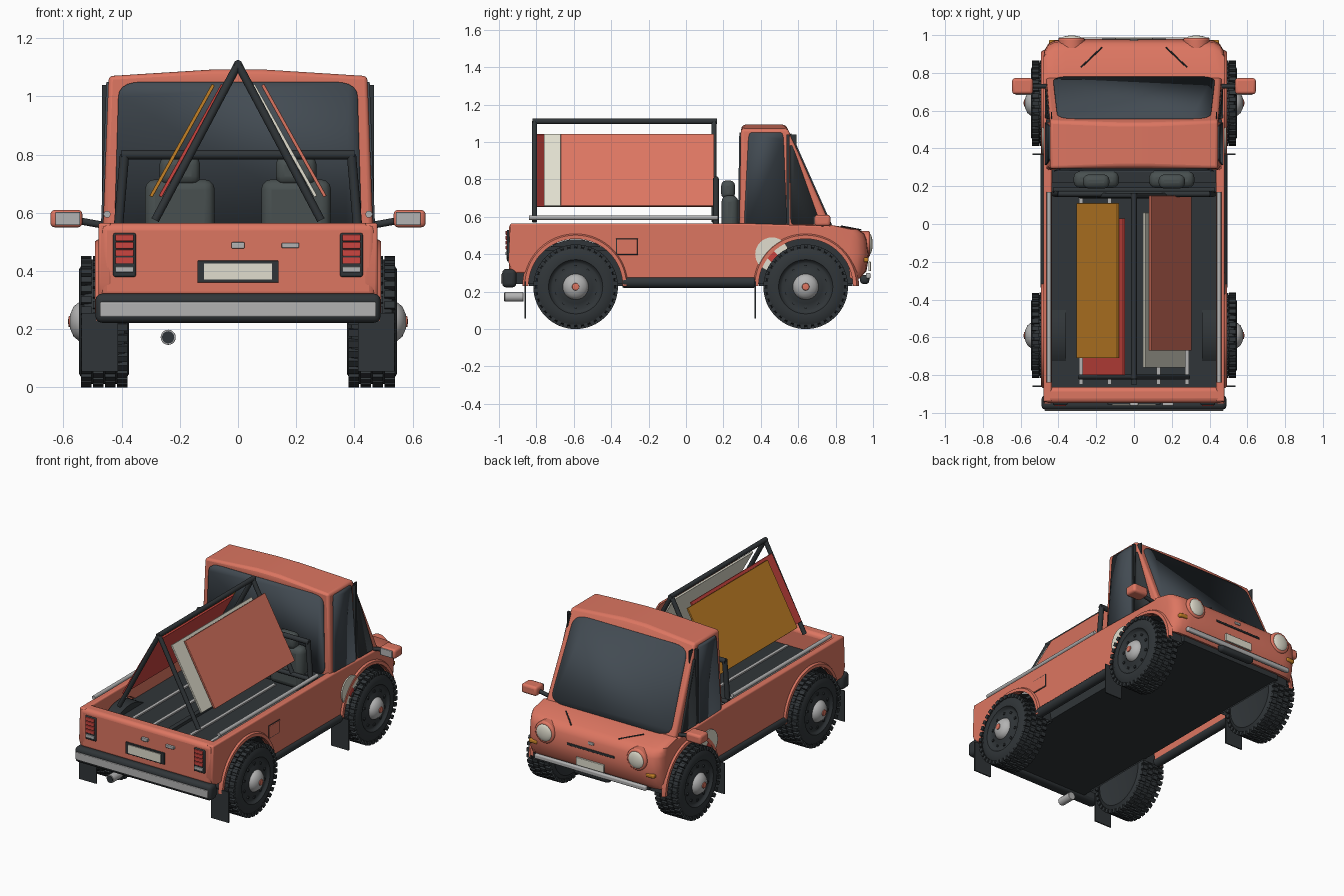
import bpy, bmesh
from math import sin, cos, pi, radians
from mathutils import Vector, Matrix

if "Cube" in bpy.data.objects:
    bpy.data.objects.remove(bpy.data.objects["Cube"])

def mat(name, r, g, b):
    m = bpy.data.materials.new(name)
    m.diffuse_color = (r, g, b, 1)
    m.use_nodes = True
    m.node_tree.nodes["Principled BSDF"].inputs["Base Color"].default_value = m.diffuse_color
    return m

SALMON = mat("salmon", .72, .18, .12)
DARK = mat("dark", .03, .036, .04)
GLASS = mat("glass", .055, .07, .085)
SEAT = mat("seat_grey", .065, .08, .08)
SILVER = mat("silver", .45, .45, .45)
CREAM = mat("cream", .75, .73, .62)
ORANGE = mat("orange", .55, .22, .02)
RED = mat("red", .6, .06, .05)

def finish(name, bm, m, bevel=0, segs=3):
    bmesh.ops.recalc_face_normals(bm, faces=bm.faces[:])
    me = bpy.data.meshes.new(name)
    bm.to_mesh(me)
    bm.free()
    ob = bpy.data.objects.new(name, me)
    bpy.context.collection.objects.link(ob)
    me.materials.append(m)
    if bevel:
        b = ob.modifiers.new("bevel", 'BEVEL')
        b.width, b.segments, b.limit_method, b.angle_limit = bevel, segs, 'ANGLE', radians(35)
    return ob

def box(name, c, size, m, bevel=0, ry=0, rx=0):
    bm = bmesh.new()
    M = Matrix.Translation(c) @ Matrix.Rotation(ry, 4, 'Y') @ Matrix.Rotation(rx, 4, 'X')
    bmesh.ops.create_cube(bm, size=1, matrix=M @ Matrix.Diagonal((*size, 1)))
    return finish(name, bm, m, bevel)

def rod(name, a, b, r, m, bevel=0, n=20):
    a, b = Vector(a), Vector(b)
    bm = bmesh.new()
    M = Matrix.Translation((a + b) / 2) @ (b - a).to_track_quat('Z', 'Y').to_matrix().to_4x4()
    bmesh.ops.create_cone(bm, cap_ends=True, segments=n, radius1=r, radius2=r, depth=(b - a).length, matrix=M)
    return finish(name, bm, m, bevel)

def prism(name, pts, x0, x1, m, bevel=0):
    bm = bmesh.new()
    f = bm.faces.new([bm.verts.new((x0, y, z)) for y, z in pts])
    g = bmesh.ops.extrude_face_region(bm, geom=[f])['geom']
    bmesh.ops.translate(bm, verts=[v for v in g if isinstance(v, bmesh.types.BMVert)], vec=(x1 - x0, 0, 0))
    return finish(name, bm, m, bevel)

def lathe(name, prof, s, cy, cz, m, ang=2 * pi, n=48):
    # profile of (x, radius) spun round an axle parallel to x
    bm = bmesh.new()
    vs = [bm.verts.new((s * x, cy + r, cz)) for x, r in prof]
    es = [bm.edges.new(e) for e in zip(vs, vs[1:])]
    bmesh.ops.spin(bm, geom=vs + es, cent=(0, cy, cz), axis=(1, 0, 0), angle=ang, steps=n)
    bmesh.ops.remove_doubles(bm, verts=bm.verts[:], dist=1e-5)
    return finish(name, bm, m)

def pane(name, corners, m, r=.12, t=.014):
    # rounded-corner slab through four coplanar points
    c = [Vector(p) for p in corners]
    bm, vs = bmesh.new(), []
    for i, p in enumerate(c):
        a, b = p.lerp(c[i - 1], r), p.lerp(c[(i + 1) % len(c)], r)
        for k in range(6):
            u = k / 5
            vs.append(bm.verts.new(a * (1 - u) ** 2 + p * 2 * u * (1 - u) + b * u * u))
    bm.faces.new(vs)
    ob = finish(name, bm, m)
    sm = ob.modifiers.new("thick", 'SOLIDIFY')
    sm.thickness, sm.offset = t, 0

def arc(cy, a0, a1, n=16, r=.262, cz=.23):
    return [(cy + r * cos(radians(a0 + (a1 - a0) * i / n)), cz + r * sin(radians(a0 + (a1 - a0) * i / n)))
            for i in range(n + 1)]

WHEELS = {"front": .64, "rear": -.59}

# body sides with wheel arches, tailgate, floor and chassis
side = ([(-.93, .30), (-.95, .36), (-.94, .565), (.30, .565), (.80, .55)] + arc(.64, 53, 169)
        + [(.36, .25), (-.33, .25)] + arc(-.59, 11, 169) + [(-.86, .30)])
for s in (-1, 1):
    prism("body_side", side, s * .435, s * .48, SALMON, .012)
box("tailgate", (0, -.905, .435), (.95, .085, .26), SALMON, .025)
box("bed_floor", (0, -.22, .43), (.88, 1.32, .02), DARK)
box("chassis", (0, .0, .335), (.74, 1.82, .19), DARK)
box("engine_bay", (0, .63, .46), (.74, .50, .12), DARK)
box("cab_step", (0, .27, .50), (.87, .10, .1), DARK)
for x in (-.28, -.13, .13, .28):
    box("floor_strip", (x, -.33, .444), (.02, 1.04, .01), SILVER)
box("floor_spine", (0, -.33, .45), (.03, 1.04, .02), DARK)

# rounded nose: side profile lofted across the width
nose = arc(.64, 60, 11, 8) + [(.93, .27), (.965, .31), (.98, .40), (.97, .48), (.955, .51), (.92, .533), (.77, .557)]
half = [(.48, .15), (.474, .45), (.455, .75), (.42, .92), (.36, .98), (.2, 1)]
bm, rows = bmesh.new(), []
for x, f in [(-x, f) for x, f in half] + half[::-1]:
    rows.append([bm.verts.new((x, y if y < .87 else .87 + (y - .87) * f, z)) for y, z in nose])
for a, b in zip(rows, rows[1:]):
    for i in range(len(nose)):
        j = (i + 1) % len(nose)
        bm.faces.new((a[i], a[j], b[j], b[i]))
bm.faces.new(rows[0])
bm.faces.new(rows[-1])
finish("nose", bm, SALMON)

# cab shell with crowned roof
bm = bmesh.new()
for s in (-1, 1):
    for p in [(.465, .285, .53), (.465, .785, .53), (.445, .293, 1.07), (.445, .545, 1.07), (.22, .305, 1.085),
              (.22, .53, 1.085), (.08, .305, 1.093), (.08, .53, 1.093)]:
        bm.verts.new((s * p[0], p[1], p[2]))
bmesh.ops.convex_hull(bm, input=bm.verts[:])
bmesh.ops.dissolve_limit(bm, angle_limit=.01, verts=bm.verts[:], edges=bm.edges[:])
finish("cab_shell", bm, SALMON, .015)

# glazing
def ws(x, t):
    return (x, .785 - .24 * t, .53 + .54 * t)
def sg(s, y, z):
    return (s * (.465 - .02 * (z - .53) / .54), y, z)
pane("windshield", [ws(-.43, .04), ws(.43, .04), ws(.405, .95), ws(-.405, .95)], GLASS)
pane("rear_window", [(-.425, .284, .54), (.425, .284, .54), (.41, .292, 1.05), (-.41, .292, 1.05)], GLASS, .1)
for s in (-1, 1):
    pane("side_window", [sg(s, .31, .55), sg(s, .335, 1.05), sg(s, .52, 1.05), sg(s, .54, .55)], GLASS, .08)
    pane("quarter_window", [sg(s, .56, .56), sg(s, .555, .98), sg(s, .57, .98), sg(s, .72, .56)], DARK, .08)
    box("window_divider", (s * .457, .545, .80), (.02, .016, .48), DARK)
    box("wind_deflector", (s * .437, .572, .90), (.006, .04, .28), DARK)
    # mirrors
    rod("mirror_arm", (s * .45, .73, .555), (s * .56, .73, .575), .012, DARK)
    box("mirror_housing", (s * .59, .73, .58), (.11, .085, .06), SALMON, .015)
    box("mirror_glass", (s * .585, .686, .58), (.085, .008, .045), SILVER, .003)
    # sill, rail, mudflaps
    rod("sill_tube", (s * .465, -.34, .25), (s * .465, .37, .25), .03, DARK, .008)
    rod("bed_rail", (s * .45, -.84, .595), (s * .45, .17, .595), .012, SILVER)
    for y in (-.86, .37):
        box("mudflap", (s * .475, y, .155), (.125, .008, .20), DARK)
    # seats
    box("seat_back", (s * .20, .235, .58), (.24, .09, .27), SEAT, .035)
    box("headrest", (s * .20, .225, .745), (.14, .075, .10), SEAT, .03)
    # side roundel
    rod("side_disc", (s * .47, .46, .40), (s * .488, .46, .40), .09, CREAM, n=32)
    rod("side_disc_centre", (s * .48, .46, .39), (s * .491, .46, .39), .035, RED, n=4)
    # lamps
    rod("headlight_pod", (s * .33, .91, .455), (s * .33, .985, .455), .07, SALMON, .012, 32)
    bm = bmesh.new()
    bmesh.ops.create_uvsphere(bm, u_segments=28, v_segments=14, radius=1, matrix=Matrix.Translation(
        (s * .33, .978, .455)) @ Matrix.Diagonal((.058, .02, .058, 1)))
    finish("headlight_lens", bm, CREAM)
    box("turn_signal", (s * .42, .955, .37), (.06, .04, .025), ORANGE, .008)
    rod("hood_crease", (s * .17, .935, .53), (s * .28, .83, .55), .004, DARK, n=8)
    box("tail_lamp_base", (s * .39, -.948, .455), (.078, .02, .15), DARK, .006)
    for k in range(4):
        box("tail_lamp", (s * .39, -.957, .514 - .026 * k), (.062, .014, .022), RED, .003)
    box("reverse_lamp", (s * .39, -.957, .405), (.062, .014, .02), SILVER, .003)
    # roll bar posts
    rod("roll_bar_post", (s * .42, .16, .45), (s * .39, .16, .80), .016, DARK)
rod("roll_bar", (-.40, .16, .80), (.40, .16, .80), .016, DARK)
rod("bed_crossbar", (-.43, .18, .55), (.43, .18, .55), .014, DARK)
box("fuel_flap", (.481, -.315, .44), (.008, .11, .078), SALMON, .003)
box("fuel_flap_gap", (.4795, -.315, .44), (.006, .118, .086), DARK, .002)

# wheels, arches and tubs
prof = [(.385, 0), (.385, .13), (.375, .18), (.39, .208), (.41, .214), (.51, .214), (.53, .208), (.546, .18),
        (.543, .145), (.53, .135), (.525, .125), (.53, .09), (.54, .07), (.54, 0)]
for s in (-1, 1):
    for tag, y in WHEELS.items():
        lathe(tag + "_wheel", prof, s, y, .226, DARK)
        lathe(tag + "_hubcap", [(.53, .07), (.545, .068), (.565, .052), (.577, .025), (.579, 0)], s, y, .226, SILVER)
        lathe(tag + "_hub_centre", [(.57, .022), (.582, .018), (.585, 0)], s, y, .226, SALMON, n=20)
        lathe(tag + "_wheel_tub", [(.36, 0), (.36, .25), (.46, .25)], s, y, .23, DARK, pi, 24)
        lathe(tag + "_arch_lip", [(.47, .252), (.492, .252), (.492, .272), (.47, .285)], s, y, .23, SALMON, pi, 32)
        bm = bmesh.new()
        hub = Matrix.Translation((s * .46, y, .226))
        for k in range(36):
            for i, dx in enumerate((-.062, -.021, .021, .062)):
                R = Matrix.Rotation(2 * pi * (k + .5 * (i % 2)) / 36, 4, 'X')
                T = Matrix.Translation((dx, 0, .214)) @ Matrix.Diagonal((.036, .024, .024, 1))
                bmesh.ops.create_cube(bm, size=1, matrix=hub @ R @ T)
        for k in range(10):
            R = Matrix.Rotation(2 * pi * k / 10, 4, 'X')
            bmesh.ops.create_cube(bm, size=.014, matrix=hub @ R @ Matrix.Translation((s * .068, 0, .108)))
        finish(tag + "_tread_blocks", bm, DARK)

# A-frame rack with leaning panels
for y in (-.81, .15):
    for s in (-1, 1):
        rod("rack_leg", (0, y, 1.11), (s * .285, y, .575), .014, DARK)
rod("rack_ridge", (0, -.82, 1.11), (0, .165, 1.11), .015, DARK)
for name, s, x, y0, y1, m in [("orange_panel", -1, .192, -.71, .11, ORANGE), ("red_panel", -1, .16, -.80, .03, RED),
                              ("pale_panel", 1, .16, -.76, .06, CREAM), ("salmon_panel", 1, .192, -.67, .15, SALMON)]:
    box(name, (s * x, (y0 + y1) / 2, .848), (.012, y1 - y0, .44), m, .002, ry=-s * .509)

# rear fittings
box("rear_bumper", (0, -.945, .272), (.98, .075, .10), DARK, .022)
box("rear_bumper_strip", (0, -.983, .268), (.95, .012, .05), SILVER, .004)
box("rear_plate_frame", (0, -.949, .398), (.28, .014, .075), DARK, .003)
box("rear_plate", (0, -.956, .398), (.235, .01, .055), CREAM)
box("tailgate_latch", (0, -.953, .488), (.045, .02, .022), SILVER, .004)
box("tailgate_handle", (.18, -.953, .488), (.06, .02, .018), SILVER, .004)
rod("exhaust_pipe", (-.24, -.87, .172), (-.24, -.97, .172), .026, SILVER, .003)
rod("exhaust_bore", (-.24, -.96, .172), (-.24, -.972, .172), .021, DARK)

# front fittings
box("front_bumper", (0, .975, .285), (.80, .025, .03), SILVER, .008)
box("front_intake", (0, .955, .265), (.26, .05, .05), DARK, .02)
box("front_plate", (0, .982, .335), (.20, .012, .05), CREAM, .002)
box("grille_slot", (0, .975, .425), (.34, .016, .014), DARK, .004)
box("hood_latch", (0, .972, .468), (.04, .014, .016), SILVER, .004)

# smooth shading with sharp edges kept
for ob in bpy.data.objects:
    ob.select_set(ob.type == 'MESH')
bpy.context.view_layer.objects.active = bpy.data.objects["nose"]
bpy.ops.object.shade_smooth_by_angle(angle=radians(35))
